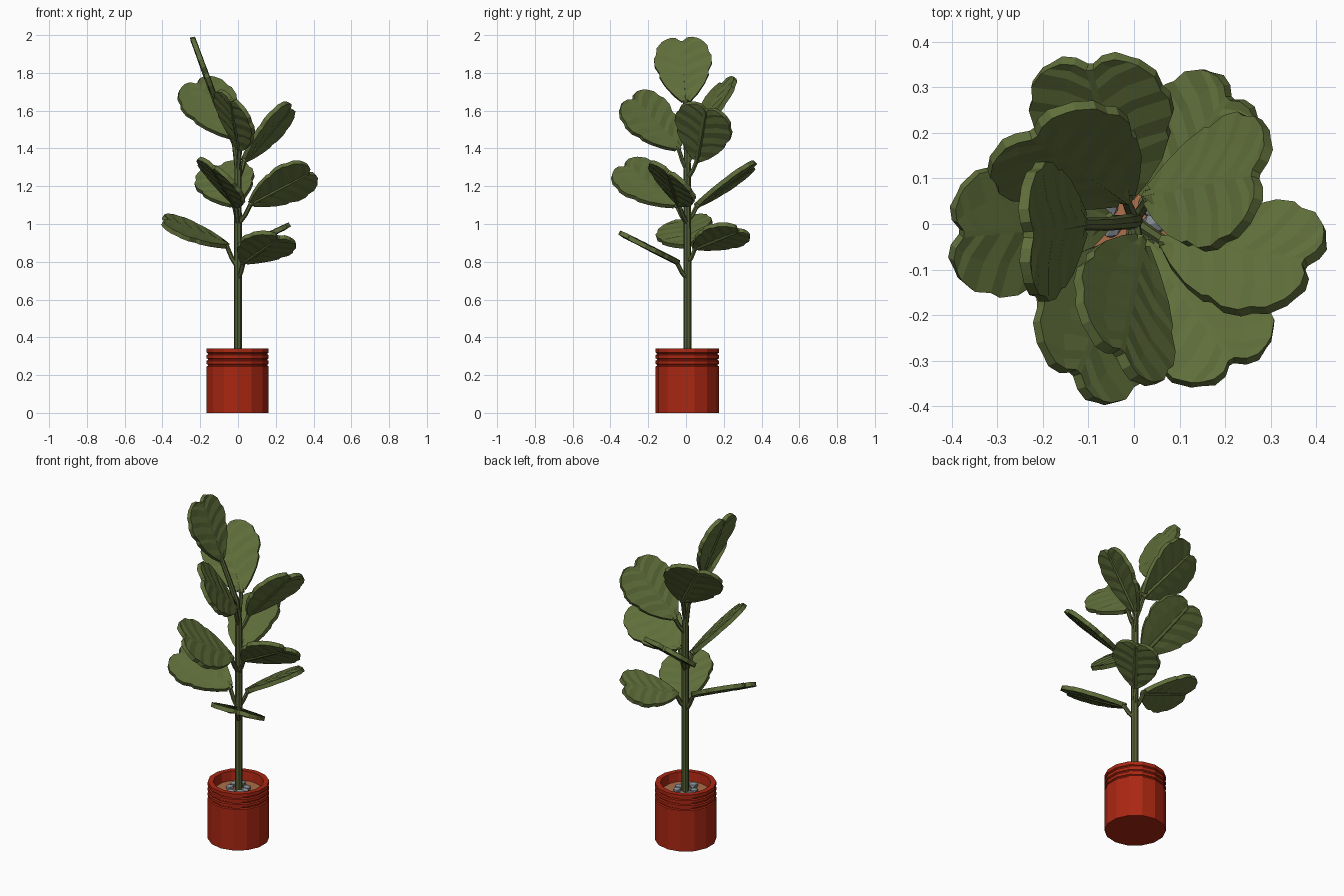
import bpy, bmesh, math, random
from mathutils import Vector, Matrix

if "Cube" in bpy.data.objects:
    bpy.data.objects.remove(bpy.data.objects["Cube"])

random.seed(4)


def material(name, rgb):
    m = bpy.data.materials.new(name)
    m.diffuse_color = (*rgb, 1)
    m.use_nodes = True
    m.node_tree.nodes["Principled BSDF"].inputs["Base Color"].default_value = m.diffuse_color
    return m


LEAF = material("leaf_green", (0.115, 0.155, 0.042))
STEM = material("stem_green", (0.092, 0.118, 0.036))
RED = material("pot_red", (0.40, 0.020, 0.006))
SOIL = material("soil_brown", (0.42, 0.16, 0.07))
STONE = material("stone_grey", (0.24, 0.27, 0.30))


def finish(bm, name, mat):
    bmesh.ops.recalc_face_normals(bm, faces=bm.faces)
    me = bpy.data.meshes.new(name)
    bm.to_mesh(me)
    bm.free()
    ob = bpy.data.objects.new(name, me)
    me.materials.append(mat)
    bpy.context.collection.objects.link(ob)
    return ob


def lathe(name, profile, sides, mat, centre):
    """Revolve an (r, z) profile that starts and ends near the axis."""
    bm = bmesh.new()
    rings = []
    for r, z in profile:
        rings.append([bm.verts.new((centre[0] + r * math.cos(2 * math.pi * (i + .5) / sides),
                                    centre[1] + r * math.sin(2 * math.pi * (i + .5) / sides), z))
                      for i in range(sides)])
    for a, b in zip(rings, rings[1:]):
        for i in range(sides):
            j = (i + 1) % sides
            bm.faces.new((a[i], a[j], b[j], b[i]))
    bm.faces.new(rings[0])
    bm.faces.new(rings[-1])
    return finish(bm, name, mat)


def tube(name, pts, radii, sides, mat):
    """Tapered tube along a path."""
    bm = bmesh.new()
    pts = [Vector(p) for p in pts]
    rings = []
    for k, p in enumerate(pts):
        t = (pts[min(k + 1, len(pts) - 1)] - pts[max(k - 1, 0)]).normalized()
        u = t.cross(Vector((0.1, 1, 0))).normalized()
        v = t.cross(u)
        rings.append([bm.verts.new(p + radii[k] * (u * math.cos(a) + v * math.sin(a)))
                      for a in (2 * math.pi * i / sides for i in range(sides))])
    for a, b in zip(rings, rings[1:]):
        for i in range(sides):
            j = (i + 1) % sides
            bm.faces.new((a[i], a[j], b[j], b[i]))
    bm.faces.new(rings[0])
    bm.faces.new(rings[-1])
    return finish(bm, name, mat)


# Leaf half outline: (edge position, half width, position where the vein leaves the midrib)
ROWS = [(0.00, .06, 0.00), (.11, .17, .07), (.27, .29, .16), (.41, .36, .26), (.46, .355, .33),
        (.57, .415, .43), (.69, .42, .53), (.75, .385, .61), (.85, .37, .70), (.94, .29, .80),
        (.965, .24, .86), (1.0, .16, .94)]


def leaf(name, base, tip, normal):
    """Lobed, veined leaf lying between base and tip with its upper side along normal."""
    base, tip = Vector(base), Vector(tip)
    size = (tip - base).length
    d = (tip - base).normalized()
    n = Vector(normal)
    n = (n - d * n.dot(d)).normalized()
    s = d.cross(n)
    bm = bmesh.new()
    grid = []
    for k, (te, w, tr) in enumerate(ROWS):
        ridge = .005 if k % 2 else -.002
        half = [(.018, tr, .004), (w * .5, (te + tr) / 2 + .02, ridge), (w, te, .002)]
        line = [(-x, y, h) for x, y, h in reversed(half)] + half
        grid.append([bm.verts.new(base + s * x * size + d * y * size + n * h) for x, y, h in line])
    for a, b in zip(grid, grid[1:]):
        for i in range(5):
            bm.faces.new((a[i], a[i + 1], b[i + 1], b[i]))
    ob = finish(bm, name, LEAF)
    mod = ob.modifiers.new("thickness", 'SOLIDIFY')
    mod.thickness = .024
    mod.offset = 0
    # raised midrib on both sides
    tube(name + "_midrib", [base - d * .01, base + d * size * .5, base + d * size * .92],
         [.017, .016, .013], 6, LEAF)
    return ob


# Pot with three grooves under the rim
C = (-.002, .007)
profile = [(.01, 0), (.168, 0)]
for z in (.25, .28, .31):
    profile += [(.168, z - .004), (.161, z), (.161, z + .005), (.168, z + .009)]
profile += [(.168, .34), (.138, .34), (.128, .27), (.01, .27)]
lathe("pot", profile, 14, RED, C)
lathe("soil", [(.01, .265), (.132, .265), (.13, .287), (.01, .292)], 14, SOIL, C)

# Stones around the stem
for i in range(7):
    a = i * 2 * math.pi / 7 + random.uniform(-.2, .2)
    r = random.uniform(.045, .075)
    bm = bmesh.new()
    bmesh.ops.create_icosphere(bm, subdivisions=1, radius=random.uniform(.022, .032))
    bmesh.ops.scale(bm, vec=(1.1, .9, .65), verts=bm.verts)
    bmesh.ops.rotate(bm, matrix=Matrix.Rotation(a * 3, 3, 'Z'), verts=bm.verts)
    bmesh.ops.translate(bm, vec=(C[0] + r * math.cos(a), C[1] + r * math.sin(a), .298), verts=bm.verts)
    finish(bm, "stone_%d" % (i + 1), STONE)

# Main stem, bending left into the top leaf
tube("stem", [(0, .007, .27), (0, .007, .8), (0, .007, 1.3), (-.015, .005, 1.42),
              (-.06, 0, 1.54), (-.115, 0, 1.66)],
     [.021, .021, .019, .017, .015, .014], 8, STEM)

# Leaves: name, base, tip, upper normal, height where the stalk leaves the stem
LEAVES = [
    ("low_left", (-.06, .01, .885), (-.40, -.02, 1.02), (.35, -.28, .87), .77),
    ("low_front", (.03, -.05, .80), (.225, -.32, .935), (0, .45, .88), .71),
    ("low_back", (.03, .05, .875), (.225, .29, .97), (-.45, 0, .88), .79),
    ("middle_front", (-.01, -.05, 1.10), (-.14, -.345, 1.31), (.66, .2, .72), 1.0),
    ("middle_back", (-.02, .06, 1.10), (-.10, .365, 1.31), (-.15, -.6, .78), 1.02),
    ("middle_right", (.07, -.04, 1.11), (.395, -.095, 1.28), (-.3, .63, .7), 1.0),
    ("upper_right", (.035, .06, 1.34), (.285, .11, 1.62), (-.68, .35, .6), 1.24),
    ("upper_front", (.01, -.04, 1.40), (-.04, -.30, 1.67), (.76, .42, .47), 1.28),
    ("upper_back", (-.02, .06, 1.46), (-.235, .21, 1.755), (.25, -.75, .6), 1.32),
    ("top", (-.115, 0, 1.645), (-.243, -.025, 1.985), (.93, 0, .36), None),
]
for name, base, tip, normal, z0 in LEAVES:
    leaf(name + "_leaf", base, tip, normal)
    if z0 is not None:
        b = Vector(base)
        d = (Vector(tip) - b).normalized()
        start = Vector((0, .007, z0))
        bend = start.lerp(b, .55) + Vector((0, 0, -.012))
        tube(name + "_stalk", [start, bend, b, b + d * .03], [.014, .012, .012, .011], 6, STEM)
